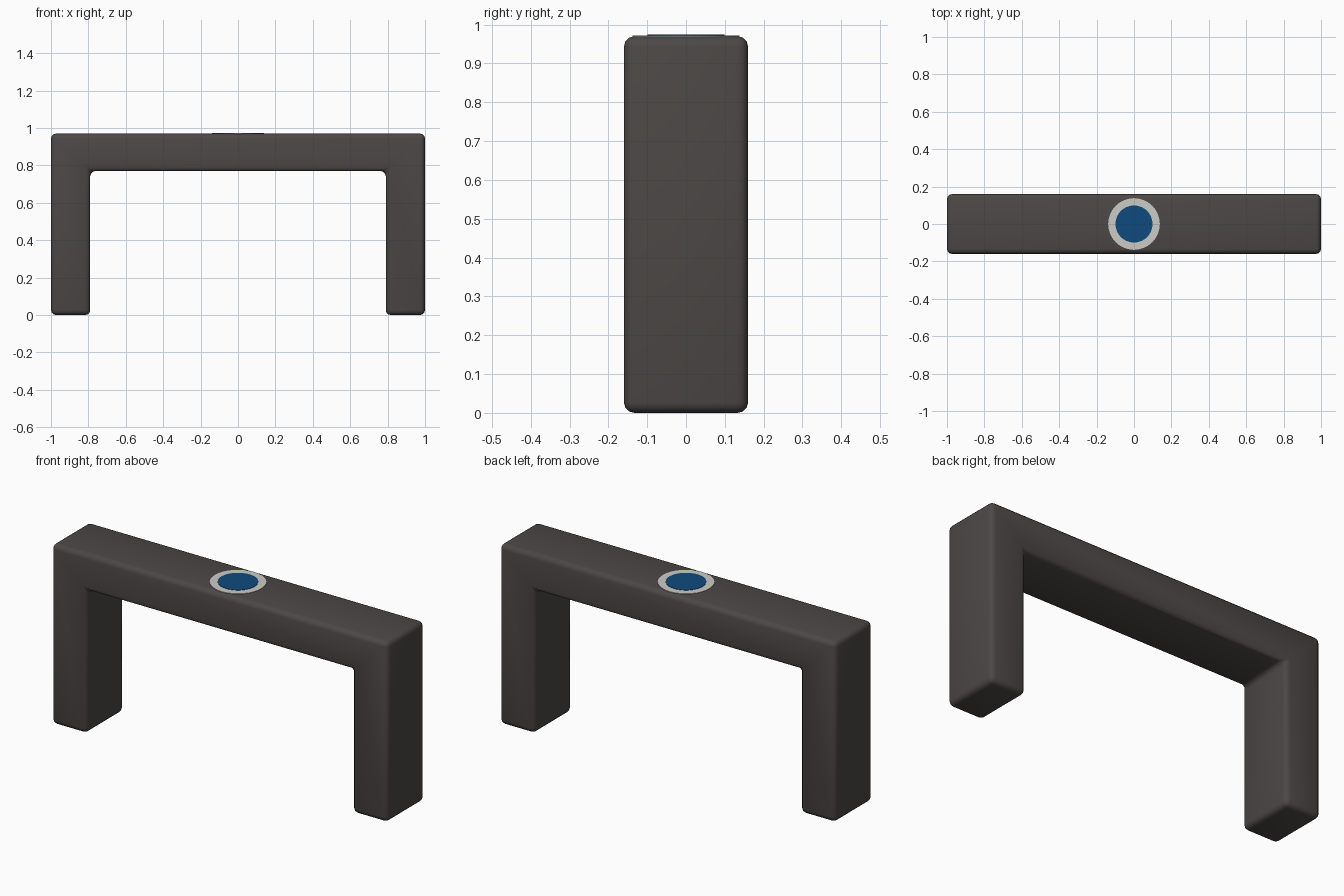
import bpy, bmesh, math

if "Cube" in bpy.data.objects:
    bpy.data.objects.remove(bpy.data.objects["Cube"])


def material(name, rgb):
    m = bpy.data.materials.new(name)
    m.diffuse_color = (*rgb, 1.0)
    m.use_nodes = True
    m.node_tree.nodes["Principled BSDF"].inputs["Base Color"].default_value = m.diffuse_color
    return m


CHARCOAL = material("charcoal", (0.072, 0.064, 0.061))
LIGHT_GREY = material("light grey", (0.60, 0.60, 0.57))
BLUE = material("deep blue", (0.005, 0.068, 0.205))

TOP = 0.97       # overall height
UNDER = 0.77     # underside of the crossbar
INNER = 0.79     # inner face of the legs
HALF_Y = 0.16    # half depth


def new_object(name, bm, mat):
    bmesh.ops.recalc_face_normals(bm, faces=bm.faces)
    mesh = bpy.data.meshes.new(name)
    bm.to_mesh(mesh)
    bm.free()
    obj = bpy.data.objects.new(name, mesh)
    bpy.context.collection.objects.link(obj)
    mesh.materials.append(mat)
    return obj


# Arch: U profile extruded in depth, edges softly rounded
right = [(INNER, UNDER), (INNER, 0), (1, 0), (1, TOP)]
profile = right + [(-x, z) for x, z in reversed(right)]
bm = bmesh.new()
face = bm.faces.new([bm.verts.new((x, -HALF_Y, z)) for x, z in profile])
ext = bmesh.ops.extrude_face_region(bm, geom=[face])
bmesh.ops.translate(bm, vec=(0, 2 * HALF_Y, 0),
                    verts=[g for g in ext["geom"] if isinstance(g, bmesh.types.BMVert)])
arch = new_object("arch_frame", bm, CHARCOAL)
bevel = arch.modifiers.new("rounded edges", 'BEVEL')
bevel.width = 0.027
bevel.segments = 3
bevel.limit_method = 'ANGLE'
bpy.context.view_layer.objects.active = arch
arch.select_set(True)
bpy.ops.object.modifier_apply(modifier=bevel.name)
bpy.ops.object.shade_smooth_by_angle(angle=math.radians(40))


# Round badge: thin plates laid on the crossbar
def plate(name, radius, height, mat):
    bm = bmesh.new()
    bmesh.ops.create_cone(bm, cap_ends=True, segments=48, radius1=radius,
                          radius2=radius, depth=height)
    obj = new_object(name, bm, mat)
    obj.location.z = TOP + height / 2 - 0.001


plate("badge_rim", 0.138, 0.003, LIGHT_GREY)
plate("badge_centre", 0.099, 0.005, BLUE)
